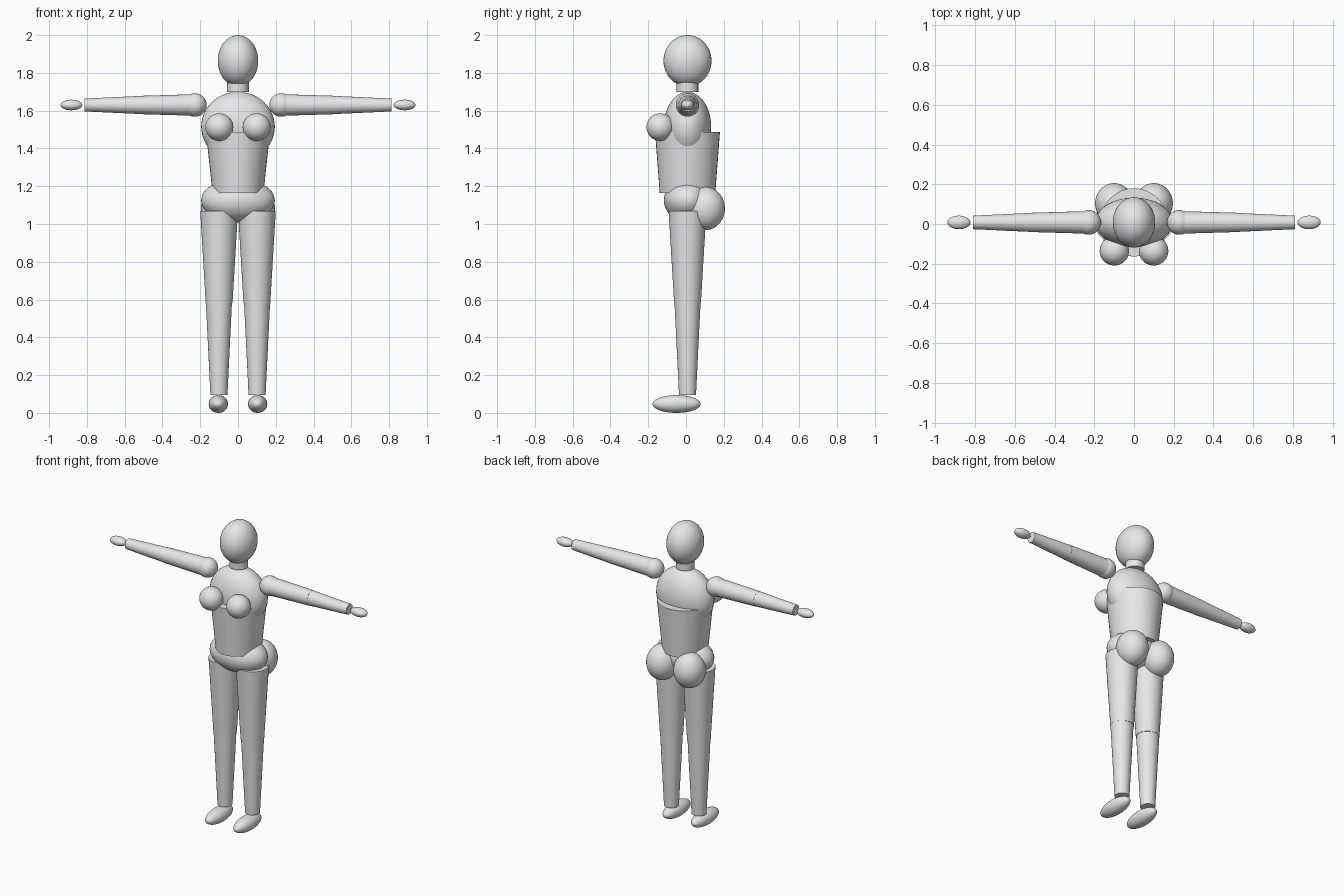
import bpy
import math

cube = bpy.data.objects.get("Cube")
if cube:
    bpy.data.objects.remove(cube, do_unlink=True)

MID = 0.008  # depth of the body's centre line

grey = bpy.data.materials.new("light grey")
grey.use_nodes = True
grey.diffuse_color = (0.8, 0.8, 0.8, 1)
grey.node_tree.nodes["Principled BSDF"].inputs["Base Color"].default_value = (0.8, 0.8, 0.8, 1)


def finish(name):
    ob = bpy.context.object
    ob.name = name
    ob.data.materials.append(grey)
    bpy.ops.object.transform_apply(location=False, rotation=True, scale=True)
    bpy.ops.object.shade_smooth_by_angle(angle=math.radians(40))
    return ob


def ellipsoid(name, centre, radii):
    bpy.ops.mesh.primitive_uv_sphere_add(segments=40, ring_count=24, radius=1, location=centre)
    bpy.context.object.scale = radii
    return finish(name)


def taper(name, low, high, r_low, r_high, depth_ratio=1, x=0):
    """Upright tapered cylinder between two heights."""
    bpy.ops.mesh.primitive_cone_add(vertices=40, radius1=r_low, radius2=r_high,
                                    depth=high - low, location=(x, MID, (low + high) / 2))
    bpy.context.object.scale = (1, depth_ratio, 1)
    return finish(name)


def arm_taper(name, side, inner, outer, r_inner, r_outer):
    """Tapered cylinder pointing out sideways."""
    bpy.ops.mesh.primitive_cone_add(vertices=40, radius1=r_inner, radius2=r_outer,
                                    depth=outer - inner,
                                    location=(side * (inner + outer) / 2, MID, 1.63),
                                    rotation=(0, side * math.pi / 2, 0))
    return finish(name)


# Head and trunk
ellipsoid("head", (0, MID, 1.864), (0.107, 0.127, 0.136))
taper("neck", 1.70, 1.78, 0.057, 0.057)
ellipsoid("chest", (0, MID, 1.515), (0.195, 0.125, 0.185))
torso = taper("torso", 1.165, 1.487, 0.135, 0.17, 1.0)
for v in torso.data.vertices:  # deeper than wide, a little more so at the waist
    v.co.y *= 1.01 if v.co.z > 0 else 1.09
ellipsoid("pelvis", (0, MID, 1.125), (0.195, 0.125, 0.115))

# Paired parts
for side, label in ((1, "left"), (-1, "right")):
    ellipsoid(label + "_breast", (side * 0.099, -0.136, 1.513), (0.074, 0.073, 0.073))
    ellipsoid(label + "_buttock", (side * 0.1, 0.104, 1.082), (0.096, 0.102, 0.114))

    # Leg
    taper(label + "_thigh", 0.583, 1.07, 0.071, 0.1, x=side * 0.1)
    taper(label + "_shin", 0.095, 0.583, 0.045, 0.069, x=side * 0.101)
    ellipsoid(label + "_foot", (side * 0.104, -0.05, 0.047), (0.051, 0.127, 0.047))

    # Arm
    ellipsoid(label + "_shoulder", (side * 0.228, MID, 1.63), (0.062, 0.062, 0.062))
    arm_taper(label + "_upper_arm", side, 0.228, 0.534, 0.057, 0.048)
    arm_taper(label + "_forearm", side, 0.534, 0.812, 0.047, 0.034)
    ellipsoid(label + "_hand", (side * 0.882, MID, 1.63), (0.058, 0.034, 0.028))
